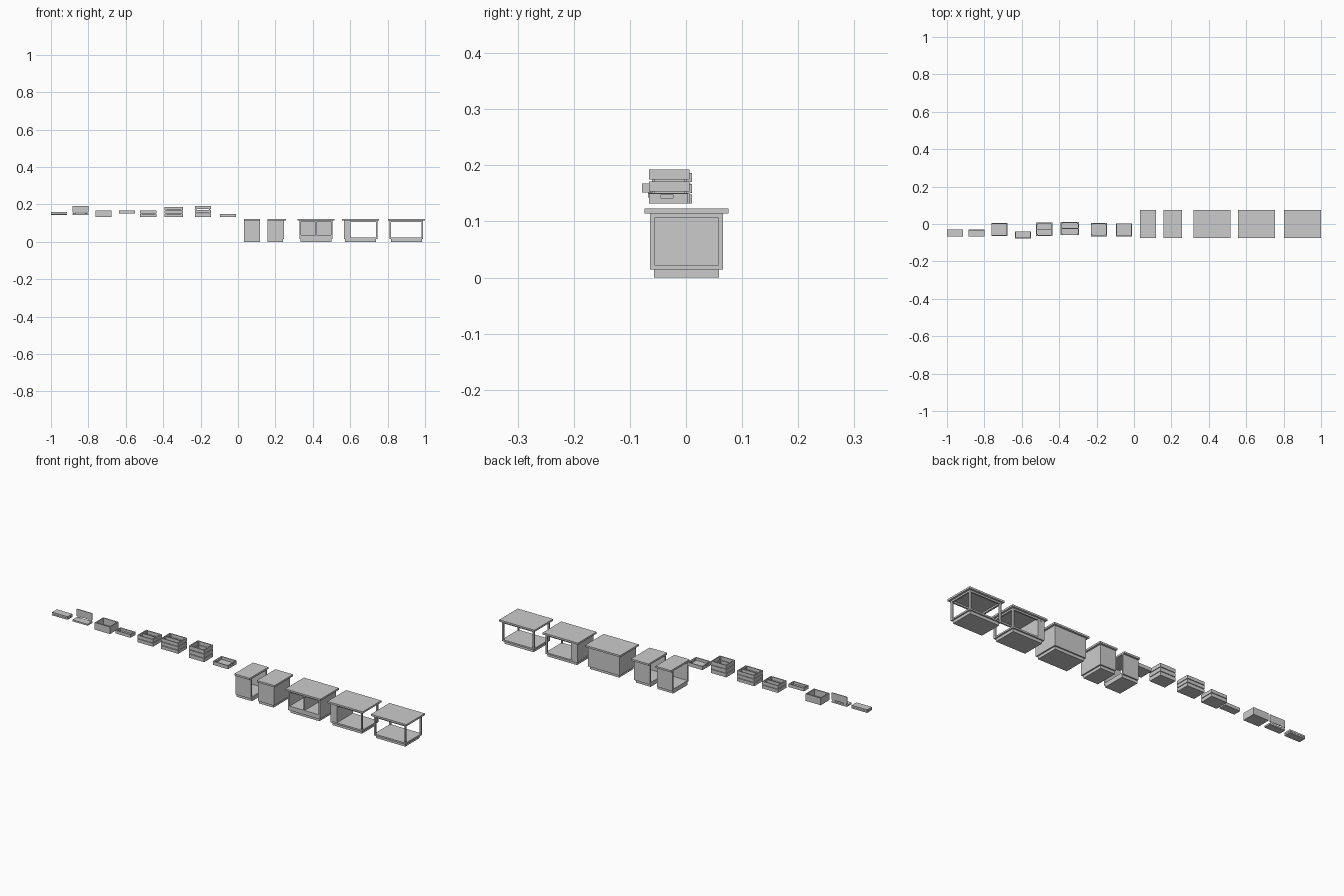
import bpy, bmesh
from mathutils import Matrix, Vector

if "Cube" in bpy.data.objects:
    bpy.data.objects.remove(bpy.data.objects["Cube"])


def build(name, boxes):
    """One object from boxes given as (x0, x1, y0, y1, z0, z1)."""
    bm = bmesh.new()
    for x0, x1, y0, y1, z0, z1 in boxes:
        m = Matrix.Translation(((x0 + x1) / 2, (y0 + y1) / 2, (z0 + z1) / 2))
        m = m @ Matrix.Diagonal(Vector((x1 - x0, y1 - y0, z1 - z0, 1)))
        bmesh.ops.create_cube(bm, size=1, matrix=m)
    mesh = bpy.data.meshes.new(name)
    bm.to_mesh(mesh)
    bm.free()
    ob = bpy.data.objects.new(name, mesh)
    bpy.context.collection.objects.link(ob)
    return ob


# Shared counter dimensions
F, B = -0.064, 0.066          # body front and back
TOP, RAIL, FLOOR, KICK = 0.114, 0.106, 0.022, 0.014
P = 0.008                     # post / panel thickness


def counter_parts(name, top, body, kick):
    build(name + "_worktop", [(*top, -0.074, 0.076, TOP, 0.123)])
    build(name + "_plinth", [(*kick, -0.057, 0.059, 0, KICK)])
    build(name + "_floor", [(*body, F, B, KICK, FLOOR)])


def frame(name, x0, x1):
    """Four posts with rails under the worktop."""
    parts = [(x, x + P, y, y + P, FLOOR, TOP)
             for x in (x0, x1 - P) for y in (F, B - P)]
    parts += [(x0 + P, x1 - P, y, y + P, RAIL, TOP) for y in (F, B - P)]
    parts += [(x, x + P, F + P, B - P, RAIL, TOP) for x in (x0, x1 - P)]
    build(name + "_frame", parts)


# Straight counter section, open at both ends
counter_parts("middle_counter", (0.031, 0.118), (0.031, 0.118), (0.031, 0.118))
build("middle_counter_panels", [(0.031, 0.118, F, F + P, FLOOR, TOP),
                                (0.031, 0.118, B - P, B, FLOOR, TOP)])

# End counter section, closed on the right
counter_parts("end_counter", (0.158, 0.257), (0.158, 0.247), (0.158, 0.240))
build("end_counter_panels", [(0.158, 0.247, F, F + P, FLOOR, TOP),
                             (0.158, 0.247, B - P, B, FLOOR, TOP),
                             (0.247 - P, 0.247, F + P, B - P, FLOOR, TOP)])

# Cabinet with two open cubbies over a front drawer band
counter_parts("cubby_counter", (0.318, 0.516), (0.328, 0.506), (0.335, 0.499))
build("cubby_counter_panels", [
    (0.328, 0.328 + P, F, B, FLOOR, TOP), (0.506 - P, 0.506, F, B, FLOOR, TOP),
    (0.328 + P, 0.506 - P, B - P, B, FLOOR, TOP),
    (0.328 + P, 0.506 - P, F, F + P, RAIL, TOP)])
build("cubby_divider", [(0.414, 0.420, F, B - P, 0.036, RAIL)])
build("cubby_drawer_band", [(0.336, 0.498, F, B - P, FLOOR, 0.036)])

# Open counter with a solid left pillar
counter_parts("pillar_counter", (0.556, 0.755), (0.566, 0.745), (0.573, 0.738))
frame("pillar_counter", 0.566, 0.745)
build("pillar", [(0.567, 0.602, F + 0.001, B - 0.001, FLOOR, TOP)])

# Open frame counter
counter_parts("open_counter", (0.801, 1.0), (0.811, 0.990), (0.818, 0.983))
frame("open_counter", 0.811, 0.990)


# Closed and open hinged panels
build("closed_folder_base", [(-1.0, -0.913, -0.068, -0.030, 0.143, 0.150)])
build("closed_folder_lid", [(-1.0, -0.913, -0.068, -0.030, 0.151, 0.159)])
build("open_folder_base", [(-0.886, -0.800, -0.068, -0.030, 0.143, 0.151)])
build("open_folder_lid", [(-0.886, -0.800, -0.034, -0.030, 0.157, 0.193)])
build("open_folder_hinge", [(-0.880 + i * 0.062, -0.868 + i * 0.062,
                             -0.034, -0.030, 0.150, 0.158) for i in (0, 1)])


def crate(name, x0, x1, y0, y1, z0, z1, rows=1, divider=False, t=0.005):
    """Open box whose walls are stacked boards held by corner posts."""
    gap = 0.003
    h = (z1 - z0 - gap * (rows - 1)) / rows
    boards = []
    for r in range(rows):
        a = z0 + r * (h + gap)
        b = a + h
        boards += [(x0, x1, y0, y0 + t, a, b), (x0, x1, y1 - t, y1, a, b),
                   (x0, x0 + t, y0 + t, y1 - t, a, b),
                   (x1 - t, x1, y0 + t, y1 - t, a, b)]
    build(name + "_boards", boards)
    build(name + "_bottom", [(x0 + t, x1 - t, y0 + t, y1 - t, z0, z0 + 0.004)])
    if rows > 1:
        build(name + "_posts", [(x, x + t, y, y + t, z0 + 0.004, z1 - 0.001)
                                for x in (x0 + t, x1 - 2 * t)
                                for y in (y0 + t, y1 - 2 * t)])
    if divider:
        m = (y0 + y1) / 2
        build(name + "_divider",
              [(x0 + t, x1 - t, m - 0.002, m + 0.002, z0 + 0.004, z1 - 0.003)])


crate("plain_box", -0.763, -0.677, -0.064, 0.005, 0.132, 0.168)
crate("small_tray", -0.637, -0.551, -0.078, -0.039, 0.152, 0.168)
crate("low_crate", -0.523, -0.435, -0.063, 0.008, 0.132, 0.168, 2, True)
crate("wide_crate", -0.392, -0.295, -0.060, 0.011, 0.132, 0.186, 3, True)
crate("tall_crate", -0.231, -0.145, -0.066, 0.006, 0.132, 0.193, 3)

# Shallow tray with a hand slot in each end
x0, x1, y0, y1, t = -0.096, -0.010, -0.066, 0.004, 0.005
walls = [(x0, x1, y0, y0 + t, 0.132, 0.150), (x0, x1, y1 - t, y1, 0.132, 0.150)]
for x in (x0, x1 - t):
    walls += [(x, x + t, y0 + t, y1 - t, 0.132, 0.142),
              (x, x + t, y0 + t, y1 - t, 0.148, 0.150),
              (x, x + t, y0 + t, -0.045, 0.142, 0.148),
              (x, x + t, -0.023, y1 - t, 0.142, 0.148)]
build("handled_tray_walls", walls)
build("handled_tray_bottom", [(x0 + t, x1 - t, y0 + t, y1 - t, 0.132, 0.136)])
